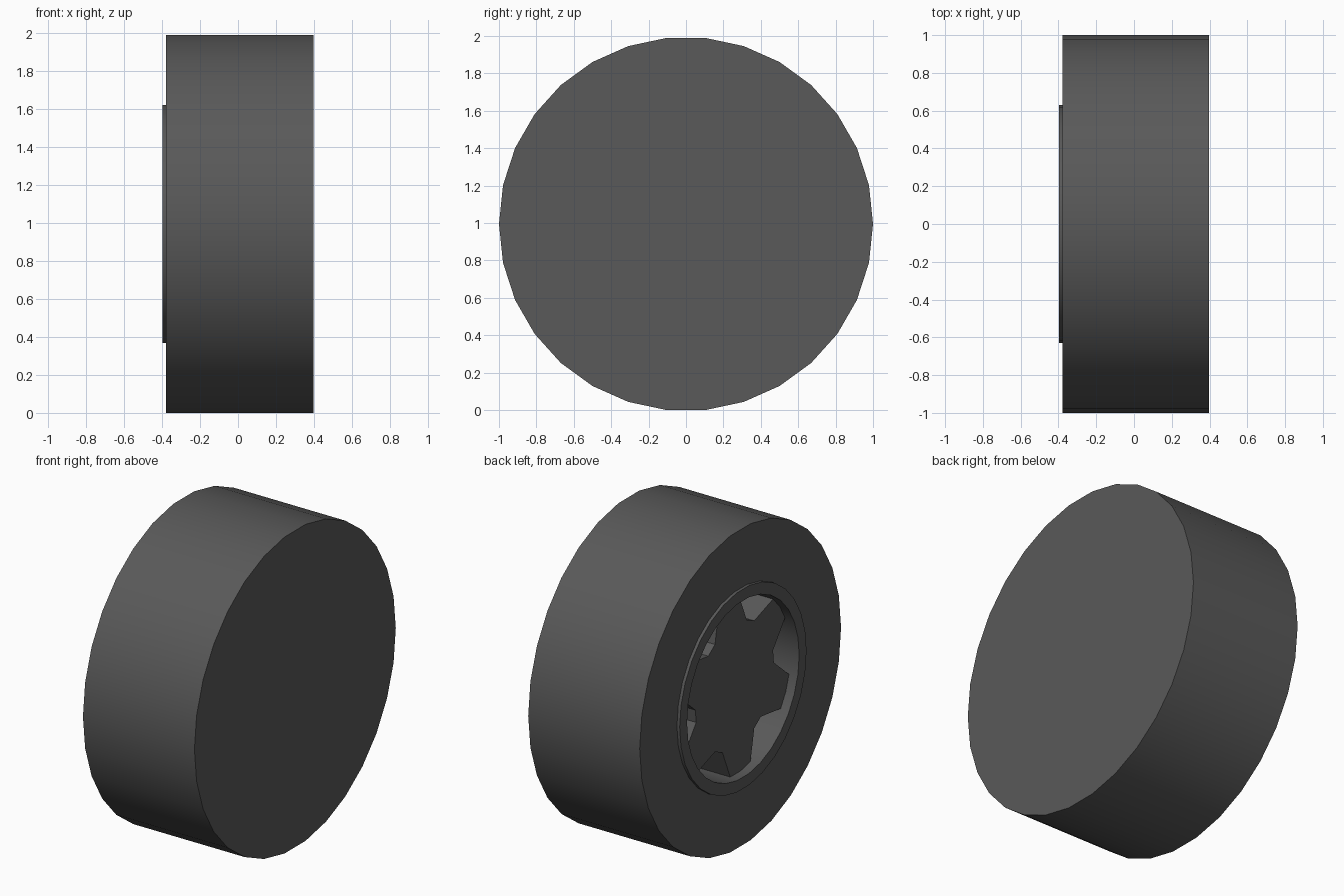
import bpy, bmesh, math

if "Cube" in bpy.data.objects:
    bpy.data.objects.remove(bpy.data.objects["Cube"])

SIDES = 30
CZ = math.sin(math.radians(84))   # lowest flat edge rests on z = 0

grey = bpy.data.materials.new("dark_grey")
grey.diffuse_color = (0.1, 0.1, 0.1, 1)
grey.use_nodes = True
grey.node_tree.nodes["Principled BSDF"].inputs["Base Color"].default_value = grey.diffuse_color


def finish(name, bm):
    bmesh.ops.recalc_face_normals(bm, faces=bm.faces)
    mesh = bpy.data.meshes.new(name)
    bm.to_mesh(mesh)
    bm.free()
    mesh.materials.append(grey)
    obj = bpy.data.objects.new(name, mesh)
    bpy.context.collection.objects.link(obj)
    bpy.ops.object.select_all(action='DESELECT')
    obj.select_set(True)
    bpy.context.view_layer.objects.active = obj
    bpy.ops.object.shade_smooth_by_angle(angle=math.radians(25))
    return obj


def point(x, r, angle):
    # position around the axle; angle starts at -y and turns towards +z
    return (x, -r * math.cos(angle), CZ + r * math.sin(angle))


def lathe(name, profile):
    # closed solid of rings around the x axis, capped at both ends
    bm = bmesh.new()
    rings = [[bm.verts.new(point(x, r, 2 * math.pi * i / SIDES)) for i in range(SIDES)]
             for x, r in profile]
    for a, b in zip(rings, rings[1:]):
        for i in range(SIDES):
            j = (i + 1) % SIDES
            bm.faces.new((a[i], a[j], b[j], b[i]))
    bm.faces.new(rings[0])
    bm.faces.new(rings[-1])
    return finish(name, bm)


# Wheel: plain back, raised lip and round recess on the -x side
lathe("wheel", [(0.397, 1.0), (-0.378, 1.0), (-0.378, 0.63), (-0.397, 0.63),
                (-0.397, 0.557), (-0.09, 0.557)])

# Hub: six-spoked star set into the recess
outline = []
for k in range(6):
    notch = math.radians(6 + 60 * k)
    for r, offset in ((0.39, -6), (0.39, 6), (0.555, 19.5), (0.557, 30), (0.555, 40.5)):
        outline.append((r, notch + math.radians(offset)))
bm = bmesh.new()
face = bm.faces.new([bm.verts.new(point(-0.338, r, a)) for r, a in outline])
out = bmesh.ops.extrude_face_region(bm, geom=[face], use_keep_orig=True)
moved = [v for v in out["geom"] if isinstance(v, bmesh.types.BMVert)]
bmesh.ops.translate(bm, verts=moved, vec=(0.25, 0, 0))
finish("star_hub", bm)
